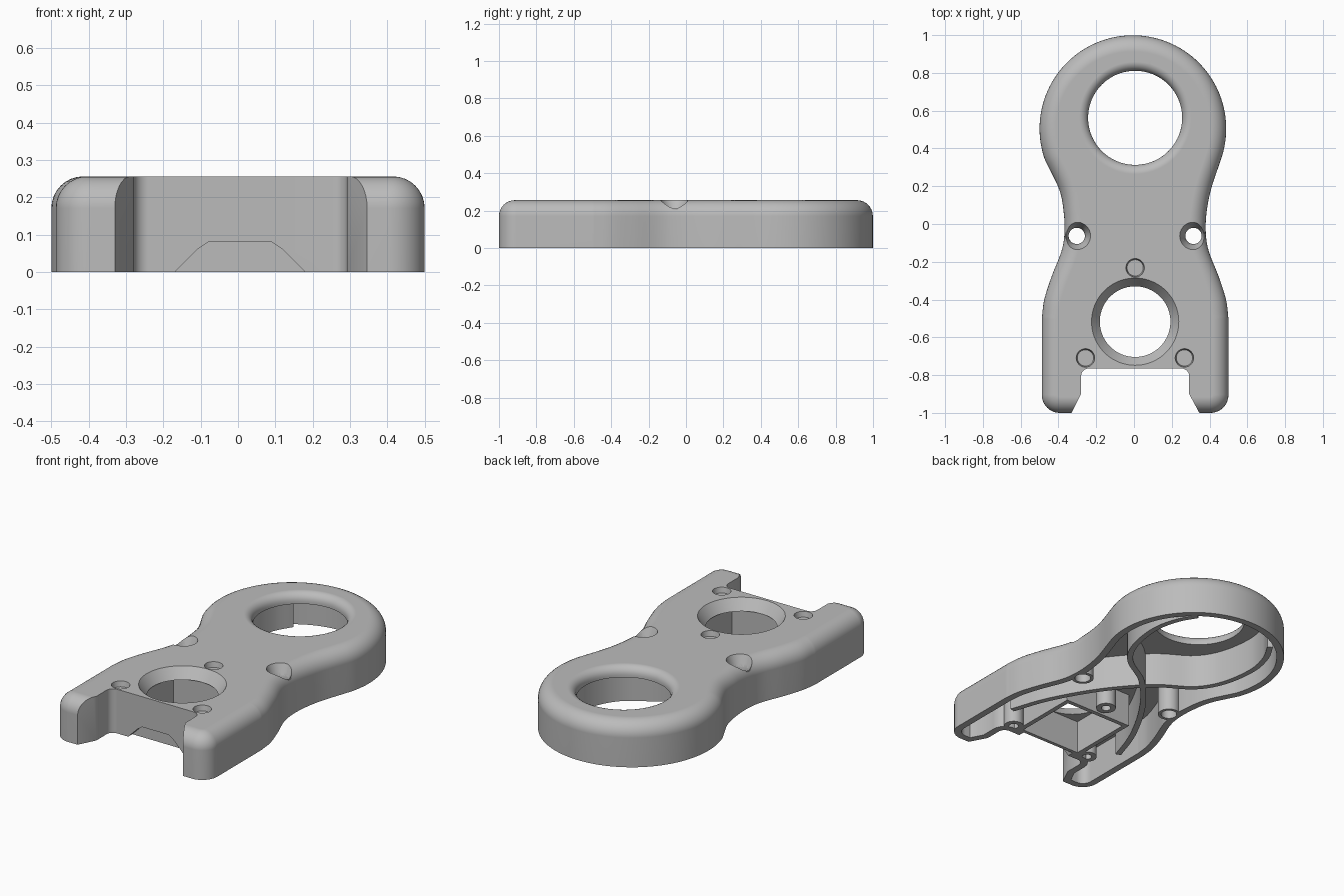
import bpy, bmesh
from math import sin, cos, pi, radians
from mathutils import Vector

cube = bpy.data.objects.get("Cube")
if cube:
    bpy.data.objects.remove(cube, do_unlink=True)

grey = bpy.data.materials.new("plain_grey")
grey.use_nodes = True
colour = (0.5, 0.5, 0.5, 1)
grey.diffuse_color = colour
grey.node_tree.nodes["Principled BSDF"].inputs["Base Color"].default_value = colour

HEIGHT, PLATE, WALL, FILLET = 0.256, 0.195, 0.04, 0.085
MID = 0.006
cutters = []


def arc(cx, cy, r, start, end, n):
    angles = [radians(start + (end - start) * i / n) for i in range(n + 1)]
    return [Vector((cx + r * cos(a), cy + r * sin(a))) for a in angles]


def circle(x, y, r, n=64):
    return arc(x, y, r, 0, 360, n)[:-1]


def rect(x0, x1, y0, y1):
    return [Vector(p) for p in ((x0, y0), (x1, y0), (x1, y1), (x0, y1))]


def spline(points, n=8):
    p = [Vector(q) for q in points]
    p = [2 * p[0] - p[1]] + p + [2 * p[-1] - p[-2]]
    out = []
    for a, b, c, d in zip(p, p[1:], p[2:], p[3:]):
        for i in range(n):
            t = i / n
            out.append(0.5 * (2 * b + (c - a) * t + (2 * a - 5 * b + 4 * c - d) * t * t
                              + (3 * b - a - 3 * c + d) * t ** 3))
    return out + [p[-2]]


def inset(loop, dist):
    # move every point inward along its mitred normal
    out = []
    for i, p in enumerate(loop):
        e1 = (p - loop[i - 1]).normalized()
        e2 = (loop[(i + 1) % len(loop)] - p).normalized()
        n1, n2 = Vector((-e1.y, e1.x)), Vector((-e2.y, e2.x))
        out.append(p + (n1 + n2) * dist / (1 + n1.dot(n2)))
    return out


def loft(name, layers):
    bm = bmesh.new()
    rings = [[bm.verts.new((p.x, p.y, z)) for p in loop] for loop, z in layers]
    for lo, hi in zip(rings, rings[1:]):
        for i in range(len(lo)):
            j = (i + 1) % len(lo)
            bm.faces.new((lo[i], lo[j], hi[j], hi[i]))
    bm.faces.new(rings[0][::-1])
    bm.faces.new(rings[-1])
    bmesh.ops.recalc_face_normals(bm, faces=bm.faces)
    mesh = bpy.data.meshes.new(name)
    bm.to_mesh(mesh)
    bm.free()
    mesh.materials.append(grey)
    ob = bpy.data.objects.new(name, mesh)
    bpy.context.collection.objects.link(ob)
    return ob


def prism(name, loop, z0, z1):
    return loft(name, [(loop, z0), (loop, z1)])


def lathe(name, x, y, profile, n=64):
    return loft(name, [(circle(x, y, r, n), z) for r, z in profile])


def cutter(ob):
    ob.hide_render = True
    cutters.append(ob)
    return ob


def activate(ob):
    bpy.ops.object.select_all(action='DESELECT')
    ob.select_set(True)
    bpy.context.view_layer.objects.active = ob


def cut(ob, *tools):
    activate(ob)
    for tool in tools:
        mod = ob.modifiers.new("cut", 'BOOLEAN')
        mod.operation, mod.solver, mod.object = 'DIFFERENCE', 'EXACT', tool
        bpy.ops.object.modifier_apply(modifier=mod.name)


# Outline: square foot, narrow waist, round head
side = [(0.5, -0.5), (0.487, -0.4), (0.449, -0.28), (0.398, -0.15), (0.381, -0.06),
        (0.383, 0.05), (0.407, 0.18)]
head = arc(-0.006, 0.505, 0.494, -20, 200, 80)
right = spline(side + [tuple(head[0])])[:-1]
left = spline([(2 * MID - x, y) for x, y in side] + [tuple(head[-1])])[:-1]
outline = (arc(0.405, -0.905, 0.095, -90, 0, 10) + right + head + left[::-1]
           + arc(-0.393, -0.905, 0.095, 180, 270, 10))

# Body with a rounded upper edge
layers = [(outline, 0)]
for i in range(9):
    a = i / 8 * pi / 2
    layers.append((inset(outline, FILLET * (1 - cos(a))), HEIGHT - FILLET * (1 - sin(a))))
body = loft("cover_body", layers)

# Hollow underside and the notch between the two feet
notch = ([Vector((-0.38, -1.1)), Vector((0.4, -1.1)), Vector((0.292, -0.9))]
         + arc(0.252, -0.805, 0.04, 0, 90, 6) + arc(-0.24, -0.805, 0.04, 90, 180, 6)
         + [Vector((-0.28, -0.9))])
notch_cut = cutter(prism("notch_cutter", notch, -0.1, 0.4))
notch_wall = cutter(prism("notch_wall_cutter", inset(notch, -WALL), -0.2, 0.5))
cavity = cutter(prism("cavity_cutter", inset(outline, WALL), -0.05, PLATE))
cut(cavity, notch_wall)
cut(body, cavity, notch_cut)

# Head opening with a rolled edge, foot opening with a conical edge
roll = 0.048
flare = [(0.249 + roll * (1 - cos(i * pi / 12)), HEIGHT - roll * (1 - sin(i * pi / 12)))
         for i in range(7)]
head_cut = cutter(lathe("head_opening_cutter", MID, 0.562,
                        [(0.249, -0.1)] + flare + [(0.249 + roll, 0.4)], 96))
foot_cut = cutter(lathe("foot_opening_cutter", MID, -0.517,
                        [(0.187, -0.1), (0.187, PLATE), (0.231, HEIGHT), (0.231, 0.4)], 80))
cut(body, head_cut, foot_cut)

# Trapezoid opening low in the notch wall
trapezoid = [Vector(p) for p in ((-0.19, -0.02), (0.2, -0.02), (0.12, 0.06), (0.09, 0.08),
                                 (-0.08, 0.08), (-0.11, 0.06))]
slot = cutter(prism("slot_cutter", trapezoid, 0.727, 0.8))
slot.rotation_euler.x = pi / 2
cut(body, slot)

parts = [body]

# Countersunk screw bosses at the waist
for label, x in (("right", -0.303), ("left", 0.315)):
    boss = lathe(label + "_screw_boss", x, -0.063, [(0.06, 0), (0.06, 0.21)], 40)
    hole = cutter(lathe("screw_cutter", x, -0.063,
                        [(0.043, -0.1), (0.043, 0.18), (0.073, HEIGHT), (0.073, 0.4)], 40))
    cut(boss, hole)
    cut(body, hole)
    parts.append(boss)

# Three blind mounting bosses around the foot opening
for label, x, y in (("middle", MID, -0.232), ("right", -0.257, -0.709), ("left", 0.267, -0.709)):
    boss = lathe(label + "_mount_boss", x, y, [(0.054, 0), (0.054, 0.21)], 32)
    cut(boss, cutter(lathe("pin_cutter", x, y, [(0.026, -0.1), (0.026, 0.15)], 32)))
    cut(body, cutter(lathe("recess_cutter", x, y,
                           [(0.043, 0.225), (0.049, HEIGHT), (0.049, 0.4)], 40)))
    parts.append(boss)

# Square sleeve below the foot opening
sleeve = prism("square_sleeve", rect(-0.215, 0.227, -0.726, -0.3), 0, 0.2)
sleeve_cut = cutter(prism("sleeve_cutter", rect(-0.188, 0.2, -0.707, -0.325), -0.1, 0.4))
cut(sleeve, sleeve_cut, foot_cut)
parts.append(sleeve)

# Two crossing S-shaped ribs that wrap round the head opening
path = [(0.38, -0.58), (0.30, -0.36), (0.15, -0.10), (-0.04, 0.12), (-0.23, 0.25),
        (-0.32, 0.40), (-0.35, 0.60), (-0.32, 0.75), (-0.26, 0.86)]
for label, sign in (("first", 1), ("second", -1)):
    line = spline([(MID + sign * x, y) for x, y in path])
    edges = [[], []]
    for i, p in enumerate(line):
        d = (line[min(i + 1, len(line) - 1)] - line[max(i - 1, 0)]).normalized()
        n = Vector((-d.y, d.x)) * 0.016
        edges[0].append(p - n)
        edges[1].append(p + n)
    parts.append(prism(label + "_curved_rib", edges[0] + edges[1][::-1], 0, 0.205))

for ob in cutters:
    bpy.data.objects.remove(ob, do_unlink=True)

# Smooth curves, crisp edges
for ob in parts:
    activate(ob)
    bpy.ops.object.shade_smooth_by_angle(angle=radians(30))
    ob.modifiers.new("even_shading", 'WEIGHTED_NORMAL').keep_sharp = True
